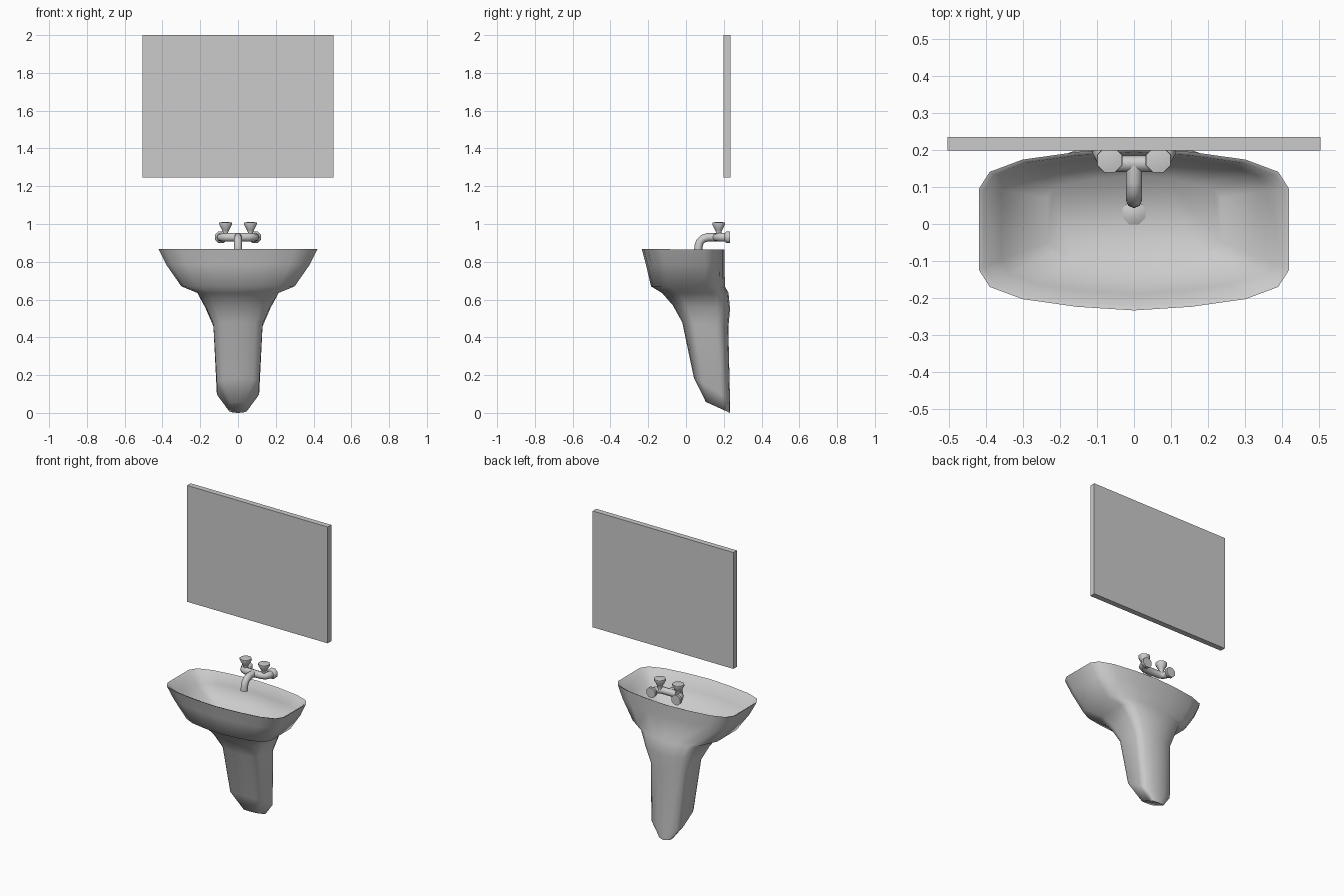
import bpy, bmesh, math

if "Cube" in bpy.data.objects:
    bpy.data.objects.remove(bpy.data.objects["Cube"])

# Quarter outline (unit) reused for every basin / pedestal cross-section
QUARTER = [(1, .5), (.93, .71), (.72, .86), (.37, .955), (0, 1)]
OUTLINE = (QUARTER + [(-u, v) for u, v in QUARTER[-2::-1]]
           + [(-u, -v) for u, v in QUARTER] + [(u, -v) for u, v in QUARTER[-2::-1]])


def finish(name, bm, angle=None):
    bmesh.ops.recalc_face_normals(bm, faces=bm.faces)
    me = bpy.data.meshes.new(name)
    bm.to_mesh(me)
    bm.free()
    ob = bpy.data.objects.new(name, me)
    bpy.context.collection.objects.link(ob)
    if angle:
        smooth(ob, angle)
    return ob


def smooth(ob, angle):
    bpy.ops.object.select_all(action='DESELECT')
    ob.select_set(True)
    bpy.context.view_layer.objects.active = ob
    bpy.ops.object.shade_smooth_by_angle(angle=math.radians(angle))


def loft(name, rings, angle):
    """Skin closed rings of points and cap both ends."""
    bm = bmesh.new()
    loops = [[bm.verts.new(p) for p in r] for r in rings]
    n = len(loops[0])
    for a, b in zip(loops, loops[1:]):
        for i in range(n):
            j = (i + 1) % n
            bm.faces.new((a[i], a[j], b[j], b[i]))
    bm.faces.new(loops[0])
    bm.faces.new(loops[-1])
    return finish(name, bm, angle)


def section(w, yf, yb, zf, zb):
    """Outline with half width w, front / back y and front / back z."""
    return [(u * w, (yf + yb) / 2 + v * (yb - yf) / 2,
             (zf + zb) / 2 + v * (zb - zf) / 2) for u, v in OUTLINE]


def turned(name, profile, center, axis='Z', sides=8):
    """Lathe (radius, height) points around z or y."""
    rings = []
    for r, h in profile:
        ring = []
        for i in range(sides):
            a = 2 * math.pi * (i + .5) / sides
            p = (r * math.cos(a), r * math.sin(a), h)
            if axis == 'Y':
                p = (p[0], h, p[1])
            ring.append([c + q for c, q in zip(center, p)])
        rings.append(ring)
    return loft(name, rings, 50)


def tube(name, points, radius):
    cu = bpy.data.curves.new(name, 'CURVE')
    cu.dimensions = '3D'
    cu.bevel_depth = radius
    cu.bevel_resolution = 2
    cu.use_fill_caps = True
    sp = cu.splines.new('POLY')
    sp.points.add(len(points) - 1)
    for p, co in zip(sp.points, points):
        p.co = (*co, 1)
    ob = bpy.data.objects.new(name, cu)
    bpy.context.collection.objects.link(ob)
    bpy.ops.object.select_all(action='DESELECT')
    ob.select_set(True)
    bpy.context.view_layer.objects.active = ob
    bpy.ops.object.convert(target='MESH')
    smooth(bpy.context.view_layer.objects.active, 50)


# Basin and pedestal in one skin: foot, column, bowl, rim, bowl interior
loft("basin_and_pedestal", [section(*s) for s in (
    (.05, .105, .233, .058, .0),
    (.112, .042, .233, .185, .07),
    (.13, -.02, .224, .48, .45),
    (.172, -.07, .233, .57, .55),
    (.215, -.127, .225, .635, .635),
    (.30, -.185, .206, .67, .67),
    (.38, -.212, .204, .785, .785),
    (.42, -.234, .205, .867, .865),
    (.408, -.222, .195, .862, .860),
    (.36, -.19, .185, .79, .79),
    (.235, -.11, .13, .69, .69),
)], 75)

# Drain
turned("drain", [(.034, .685), (.034, .694), (.018, .702)], (0, .03, 0))

# Tap: wall-to-wall pipe and spout
tube("tap_body", [(-.09, .23, .93), (-.09, .195, .93), (-.078, .173, .93), (-.055, .163, .93),
                  (.055, .163, .93), (.078, .173, .93), (.09, .195, .93), (.09, .23, .93)], .023)
tube("tap_spout", [(0, .165, .93), (0, .115, .93), (0, .09, .922), (0, .073, .905),
                   (0, .066, .88), (0, .065, .855)], .022)

# Wall flanges and handles
for side, x in (("left", -1), ("right", 1)):
    turned(side + "_flange", [(.024, .205), (.034, .215), (.034, .233)], (.09 * x, 0, .93), 'Y')
    turned(side + "_handle", [(.017, .935), (.015, .957), (.02, .967), (.037, .998), (.036, 1.007),
                              (.02, 1.01)], (.066 * x, .173, 0))

# Mirror panel
bm = bmesh.new()
bmesh.ops.create_cube(bm, size=1)
bmesh.ops.scale(bm, vec=(1.01, .036, .755), verts=bm.verts)
bmesh.ops.translate(bm, vec=(0, .217, 1.6225), verts=bm.verts)
finish("mirror_panel", bm)
